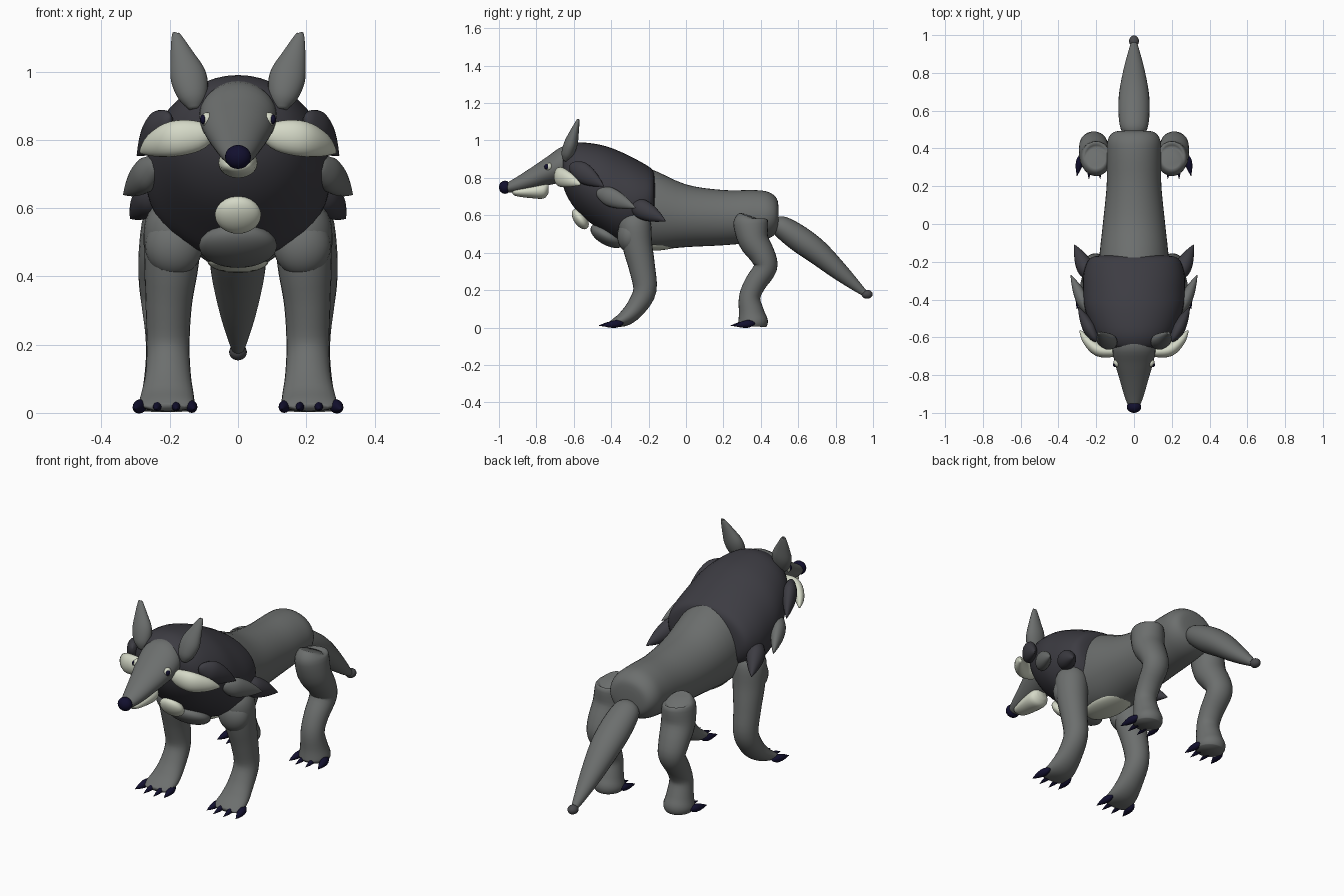
import bpy, bmesh, math
from mathutils import Vector


def material(name, rgb):
    m = bpy.data.materials.new(name)
    m.diffuse_color = (*rgb, 1)
    return m


GRAY = material("gray fur", (0.15, 0.158, 0.155))
DARK = material("dark fur", (0.046, 0.045, 0.055))
CREAM = material("cream fur", (0.66, 0.69, 0.57))
NAVY = material("dark navy", (0.006, 0.005, 0.028))
MID = material("tail tip gray", (0.07, 0.07, 0.075))


def finish(bm, name, mat):
    bmesh.ops.recalc_face_normals(bm, faces=bm.faces)
    for f in bm.faces:
        f.smooth = True
    me = bpy.data.meshes.new(name)
    bm.to_mesh(me)
    bm.free()
    me.materials.append(mat)
    ob = bpy.data.objects.new(name, me)
    bpy.context.collection.objects.link(ob)
    return ob


def catmull(pts, steps):
    """Smooth a list of (x, y, z, a, b) stations."""
    vs = [Vector(p) for p in pts]
    out = []
    for i in range(len(vs) - 1):
        p0, p1, p2 = vs[max(i - 1, 0)], vs[i], vs[i + 1]
        p3 = vs[min(i + 2, len(vs) - 1)]
        for k in range(steps):
            t = k / steps
            out.append(0.5 * (2 * p1 + (p2 - p0) * t + (2 * p0 - 5 * p1 + 4 * p2 - p3) * t * t
                              + (3 * p1 - p0 - 3 * p2 + p3) * t ** 3))
    return out + [vs[-1]]


def loft(name, mat, pts, side=(1, 0, 0), axis=None, sides=24, steps=4):
    """Elliptical sections along a path: a = radius along side, b = the other."""
    st = catmull(pts, steps)
    bm = bmesh.new()
    rows = []
    for i, p in enumerate(st):
        t = Vector(axis) if axis else (st[min(i + 1, len(st) - 1)] - st[max(i - 1, 0)]).to_3d()
        t.normalize()
        u = Vector(side)
        u = (u - t * u.dot(t)).normalized()
        v = t.cross(u)
        a, b = max(p[3], 0.002), max(p[4], 0.002)
        rows.append([bm.verts.new(Vector(p[:3]) + u * a * math.cos(w) + v * b * math.sin(w))
                     for w in (2 * math.pi * k / sides for k in range(sides))])
    for r, q in zip(rows, rows[1:]):
        for k in range(sides):
            j = (k + 1) % sides
            bm.faces.new((r[k], r[j], q[j], q[k]))
    bm.faces.new(rows[0])
    bm.faces.new(rows[-1])
    return finish(bm, name, mat)


def trunk(name, mat, rings, sides=40):
    """Upright sections along y given as (y, top, bottom, half width)."""
    pts = [(0, y, (t + b) / 2, w, (t - b) / 2) for y, t, b, w in rings]
    return loft(name, mat, pts, axis=(0, 1, 0), sides=sides)


def ball(name, mat, c, r, tilt=0):
    bm = bmesh.new()
    bmesh.ops.create_uvsphere(bm, u_segments=24, v_segments=14, radius=1)
    ob = finish(bm, name, mat)
    ob.location, ob.scale, ob.rotation_euler = c, r, (tilt, 0, 0)
    return ob


def leaf(name, mat, start, end, width, thick, side=(0, 0, 1)):
    """Pointed fur tuft, fattest a third of the way along."""
    s, e = Vector(start), Vector(end)
    pts = [(*s.lerp(e, t), width * f, thick * f)
           for t, f in ((0, 0.1), (0.08, 0.55), (0.3, 1), (0.55, 0.9), (0.8, 0.5), (1, 0.04))]
    return loft(name, mat, pts, side, sides=16)


# Body, mane and head
trunk("body", GRAY, [(0.495, 0.64, 0.56, 0.05), (0.485, 0.69, 0.51, 0.11), (0.44, 0.725, 0.475, 0.14),
                     (0.36, 0.735, 0.455, 0.143), (0.2, 0.735, 0.44, 0.145), (0, 0.765, 0.43, 0.165),
                     (-0.2, 0.85, 0.415, 0.185), (-0.35, 0.85, 0.45, 0.18), (-0.45, 0.8, 0.55, 0.1)])
trunk("mane", DARK, [(-0.67, 0.94, 0.81, 0.07), (-0.64, 0.97, 0.71, 0.155), (-0.57, 0.99, 0.61, 0.215),
                     (-0.45, 0.975, 0.515, 0.26), (-0.35, 0.94, 0.455, 0.27), (-0.25, 0.89, 0.47, 0.265),
                     (-0.18, 0.845, 0.54, 0.23), (-0.165, 0.8, 0.6, 0.15)])
trunk("head", GRAY, [(-0.58, 0.97, 0.78, 0.09), (-0.66, 0.968, 0.775, 0.113), (-0.74, 0.915, 0.76, 0.1),
                     (-0.82, 0.86, 0.74, 0.077), (-0.9, 0.808, 0.725, 0.054), (-0.95, 0.778, 0.723, 0.036),
                     (-0.97, 0.765, 0.73, 0.02)])
trunk("lower_jaw", CREAM, [(-0.93, 0.735, 0.72, 0.015), (-0.91, 0.745, 0.703, 0.04),
                           (-0.83, 0.765, 0.692, 0.055), (-0.76, 0.78, 0.69, 0.055),
                           (-0.735, 0.775, 0.72, 0.03)], 24)
ball("nose", NAVY, (0, -0.968, 0.75), (0.038, 0.032, 0.035))

# Chest and belly patches
ball("chest_tuft", CREAM, (0, -0.565, 0.58), (0.068, 0.035, 0.062), 0.6)
ball("lower_chest", GRAY, (0, -0.42, 0.49), (0.115, 0.1, 0.05), -0.5)
ball("belly_patch", CREAM, (0, -0.2, 0.445), (0.09, 0.16, 0.035))

# Tail
loft("tail", GRAY, [(0, 0.475, 0.56, 0.045, 0.035), (0, 0.51, 0.54, 0.072, 0.058),
                    (0, 0.6, 0.478, 0.083, 0.07), (0, 0.7, 0.405, 0.078, 0.066),
                    (0, 0.82, 0.3, 0.055, 0.048), (0, 0.92, 0.213, 0.028, 0.026),
                    (0, 0.96, 0.18, 0.015, 0.015)])
ball("tail_tip", MID, (0, 0.968, 0.178), (0.026, 0.03, 0.024))

for s, tag in ((1, "right"), (-1, "left")):
    # Face
    ball("eye_" + tag, CREAM, (s * 0.091, -0.735, 0.86), (0.018, 0.022, 0.021))
    ball("pupil_" + tag, NAVY, (s * 0.102, -0.745, 0.86), (0.009, 0.013, 0.014))
    loft("ear_" + tag, GRAY, [(s * 0.128, -0.645, 0.89, 0.015, 0.012), (s * 0.132, -0.635, 0.925, 0.042, 0.032),
                              (s * 0.145, -0.615, 0.985, 0.053, 0.036), (s * 0.165, -0.595, 1.05, 0.034, 0.023),
                              (s * 0.181, -0.578, 1.105, 0.014, 0.009), (s * 0.182, -0.576, 1.11, 0.008, 0.005)])
    loft("cheek_fur_" + tag, CREAM, [(s * 0.07, -0.67, 0.825, 0.02, 0.02), (s * 0.12, -0.675, 0.812, 0.045, 0.03),
                                     (s * 0.19, -0.665, 0.803, 0.052, 0.035), (s * 0.25, -0.615, 0.785, 0.035, 0.024),
                                     (s * 0.285, -0.565, 0.765, 0.006, 0.005)], (0, 0, 1))

    # Mane tufts
    leaf("upper_tuft_" + tag, DARK, (s * 0.2, -0.62, 0.87), (s * 0.295, -0.44, 0.755), 0.055, 0.035)
    leaf("middle_tuft_" + tag, GRAY, (s * 0.235, -0.48, 0.73), (s * 0.335, -0.27, 0.64), 0.05, 0.035)
    leaf("rear_tuft_" + tag, DARK, (s * 0.225, -0.3, 0.665), (s * 0.315, -0.11, 0.57), 0.052, 0.045)

    # Front leg
    loft("front_leg_" + tag, GRAY, [(s * 0.185, -0.28, 0.62, 0.04, 0.05), (s * 0.19, -0.275, 0.56, 0.082, 0.085),
                                    (s * 0.195, -0.26, 0.44, 0.08, 0.08), (s * 0.203, -0.235, 0.32, 0.068, 0.07),
                                    (s * 0.205, -0.22, 0.2, 0.063, 0.062), (s * 0.205, -0.265, 0.11, 0.067, 0.053),
                                    (s * 0.207, -0.325, 0.05, 0.078, 0.042), (s * 0.21, -0.385, 0.025, 0.08, 0.022),
                                    (s * 0.21, -0.41, 0.018, 0.055, 0.01)])
    ball("shoulder_" + tag, GRAY, (s * 0.188, -0.3, 0.49), (0.085, 0.068, 0.09))

    # Hind leg
    loft("hind_leg_" + tag, GRAY, [(s * 0.2, 0.347, 0.592, 0.05, 0.055), (s * 0.2, 0.345, 0.57, 0.078, 0.092),
                                   (s * 0.205, 0.36, 0.47, 0.086, 0.082), (s * 0.213, 0.41, 0.385, 0.078, 0.068),
                                   (s * 0.213, 0.425, 0.32, 0.07, 0.062), (s * 0.21, 0.37, 0.235, 0.062, 0.058),
                                   (s * 0.21, 0.34, 0.16, 0.06, 0.057), (s * 0.21, 0.35, 0.08, 0.068, 0.068),
                                   (s * 0.21, 0.358, 0.03, 0.078, 0.08), (s * 0.21, 0.358, 0.006, 0.07, 0.07)])

    # Claws: two outer ones splayed, two straight ones between
    for leg, y in (("front", -0.355), ("hind", 0.35)):
        for k, (x, dx, r, back) in enumerate(((0.142, -0.014, 0.018, 0.02), (0.183, -0.004, 0.013, -0.012),
                                              (0.235, 0.004, 0.013, -0.012), (0.28, 0.022, 0.02, 0.02))):
            leaf(f"{leg}_claw_{tag}_{k}", NAVY, (s * x, y + back, 0.024),
                 (s * (x + dx), y - 0.105 + back * 0.5, 0.01), r, r * 0.95)
